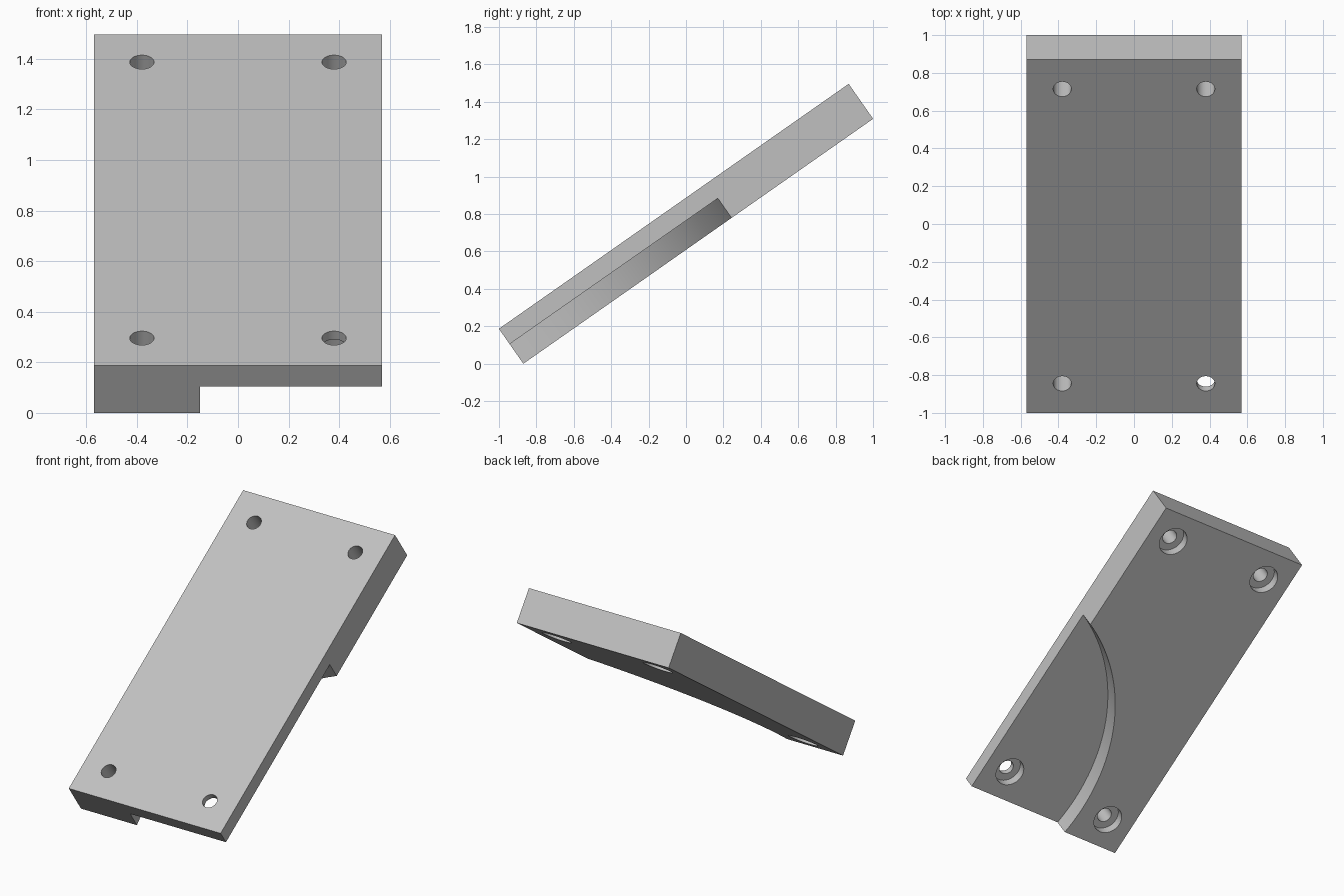
import bpy
import math

cube = bpy.data.objects.get("Cube")
if cube:
    bpy.data.objects.remove(cube, do_unlink=True)

WIDTH, LENGTH, THICK = 1.14, 2.283, 0.228
TILT = math.radians(35)
BOTTOM = -THICK / 2
POCKET_TOP = BOTTOM + 0.128
HOLE_X, HOLE_Y = WIDTH / 2 - 0.19, LENGTH / 2 - 0.19

grey = bpy.data.materials.new("plain grey")
grey.use_nodes = True
colour = (0.53, 0.53, 0.53, 1)
grey.diffuse_color = colour
grey.node_tree.nodes["Principled BSDF"].inputs["Base Color"].default_value = colour

# Rectangular plate, built flat
bpy.ops.mesh.primitive_cube_add(size=1)
plate = bpy.context.object
plate.name = "mounting_plate"
plate.scale = (WIDTH, LENGTH, THICK)
bpy.ops.object.transform_apply(location=False, rotation=False, scale=True)
plate.data.materials.append(grey)


def cut_cylinder(x, y, radius, low, high, sides):
    """Cut an upright cylinder out of the plate."""
    bpy.ops.mesh.primitive_cylinder_add(
        vertices=sides, radius=radius, depth=high - low,
        location=(x, y, (low + high) / 2))
    cutter = bpy.context.object
    cutter.name = "cutter"
    cutter.hide_render = True
    cutter.data.materials.append(grey)
    bpy.context.view_layer.objects.active = plate
    cut = plate.modifiers.new("cut", "BOOLEAN")
    cut.operation = "DIFFERENCE"
    cut.solver = "EXACT"
    cut.object = cutter
    bpy.ops.object.modifier_apply(modifier=cut.name)
    bpy.data.objects.remove(cutter, do_unlink=True)


# Curved pocket under the front left corner
cut_cylinder(1.133, 0.191 - LENGTH / 2, 1.297, BOTTOM - 0.1, POCKET_TOP, 180)

# Bolt holes with counterbores from below
for sx in (-1, 1):
    for sy in (-1, 1):
        x, y = sx * HOLE_X, sy * HOLE_Y
        face = POCKET_TOP if (sx, sy) == (1, -1) else BOTTOM
        cut_cylinder(x, y, 0.096, BOTTOM - 0.1, face + 0.06, 48)
        cut_cylinder(x, y, 0.048, BOTTOM - 0.1, THICK, 48)

# Smooth round walls, then tilt the plate up on its front edge
bpy.ops.object.select_all(action="DESELECT")
plate.select_set(True)
bpy.context.view_layer.objects.active = plate
bpy.ops.object.shade_smooth_by_angle(angle=math.radians(30))
plate.rotation_euler.x = TILT
plate.location.z = (LENGTH * math.sin(TILT) + THICK * math.cos(TILT)) / 2
